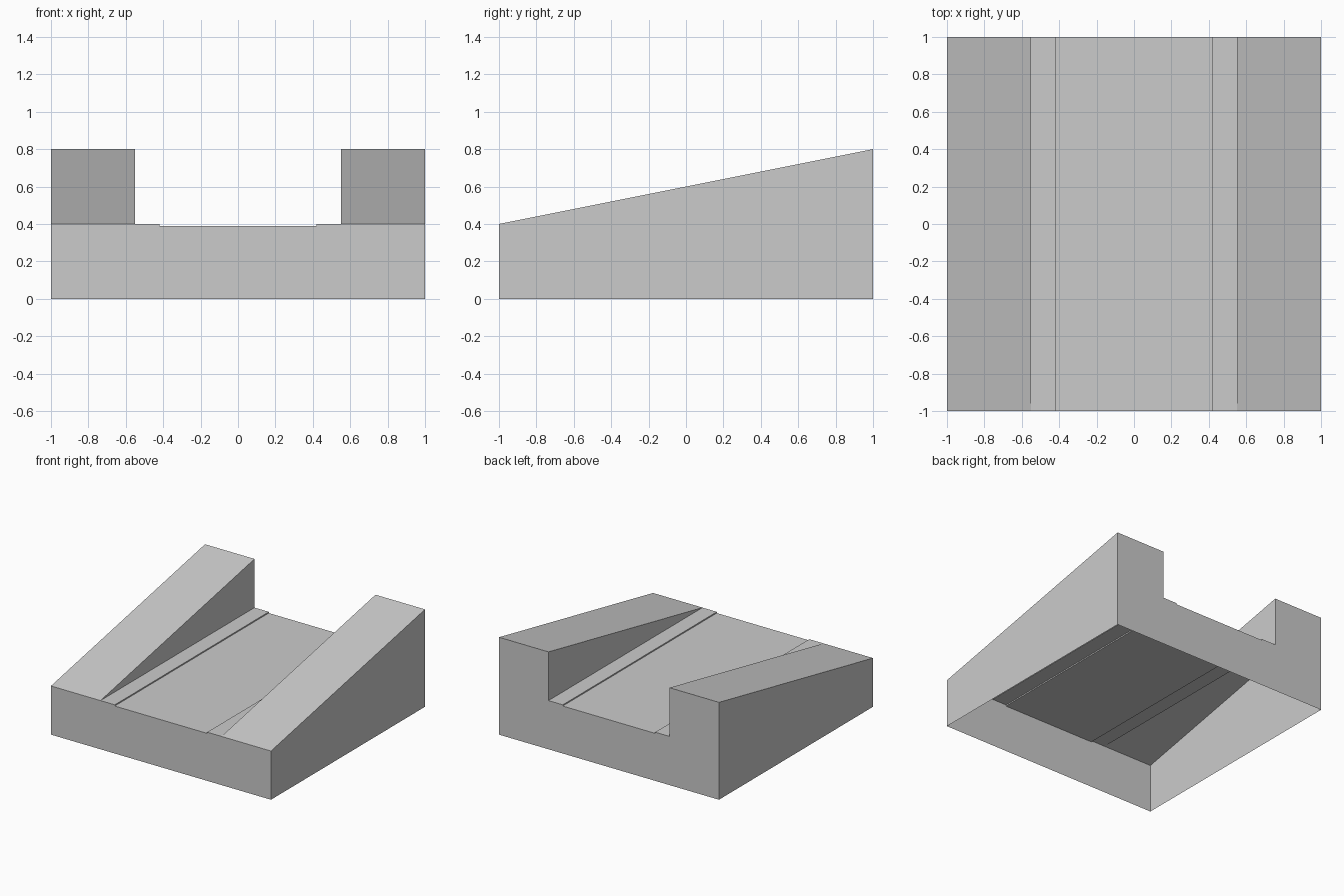
import bpy
import bmesh

if "Cube" in bpy.data.objects:
    bpy.data.objects.remove(bpy.data.objects["Cube"])

FLOOR, GROOVE = 0.40, 0.39


def section(bm, y, rail_h):
    """Cross-section at depth y, open along the ground, left to right."""
    half = [(1.0, 0.0), (1.0, rail_h), (0.55, rail_h),
            (0.55, FLOOR), (0.42, FLOOR), (0.42, GROOVE)]
    pts = [(-x, z) for x, z in half] + half[::-1]
    return [bm.verts.new((x, y, z)) for x, z in pts]


# Hollow shell: sloped rails either side of a shallow channel, open underneath
bm = bmesh.new()
front = section(bm, -1.0, 0.4)
back = section(bm, 1.0, 0.8)
for i in range(len(front) - 1):
    bm.faces.new((front[i], front[i + 1], back[i + 1], back[i]))

# End walls
bm.faces.new(front)
bm.faces.new(back[::-1])

# The rails taper into the channel floor at the front edge
bmesh.ops.remove_doubles(bm, verts=bm.verts[:], dist=1e-4)
bmesh.ops.recalc_face_normals(bm, faces=bm.faces[:])

mesh = bpy.data.meshes.new("channel_ramp")
bm.to_mesh(mesh)
bm.free()
ramp = bpy.data.objects.new("channel_ramp", mesh)
bpy.context.collection.objects.link(ramp)
